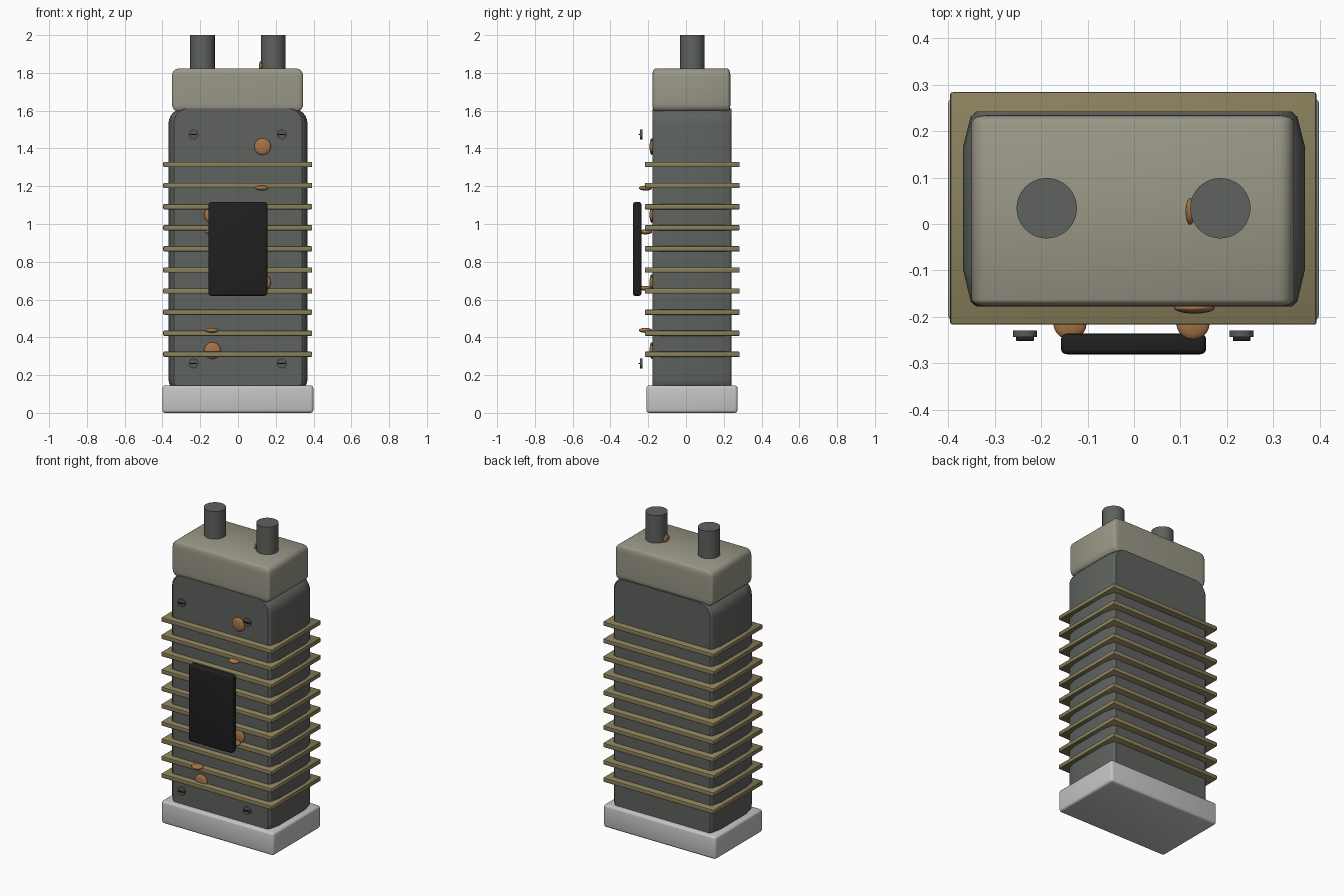
import bpy, bmesh, math
from mathutils import Matrix, Vector

if "Cube" in bpy.data.objects:
    bpy.data.objects.remove(bpy.data.objects["Cube"])


def material(name, r, g, b):
    m = bpy.data.materials.new(name)
    m.diffuse_color = (r, g, b, 1)
    m.use_nodes = True
    m.node_tree.nodes["Principled BSDF"].inputs["Base Color"].default_value = m.diffuse_color
    return m


BODY = material("dark_green_grey", 0.112, 0.122, 0.110)
CAP = material("warm_grey", 0.32, 0.31, 0.24)
BASE = material("light_grey", 0.56, 0.56, 0.56)
FIN = material("olive_brass", 0.25, 0.215, 0.105)
RUST = material("rust_orange", 0.38, 0.175, 0.065)
BLACK = material("black", 0.014, 0.014, 0.014)
STEEL = material("screw_grey", 0.10, 0.10, 0.10)


def finish(name, bm, mat, angle=35):
    bmesh.ops.recalc_face_normals(bm, faces=bm.faces[:])
    me = bpy.data.meshes.new(name)
    bm.to_mesh(me)
    bm.free()
    me.materials.append(mat)
    ob = bpy.data.objects.new(name, me)
    bpy.context.collection.objects.link(ob)
    bpy.ops.object.select_all(action='DESELECT')
    ob.select_set(True)
    bpy.context.view_layer.objects.active = ob
    bpy.ops.object.shade_smooth_by_angle(angle=math.radians(angle))
    return ob


def rounded_box(name, x, y, z, bevel, mat, segments=3):
    """Box between (min, max) pairs; bevel gives a rounding radius per axis."""
    b = Vector(bevel)
    size = Vector((x[1] - x[0], y[1] - y[0], z[1] - z[0]))
    mid = Vector((sum(x) / 2, sum(y) / 2, sum(z) / 2))
    bm = bmesh.new()
    bmesh.ops.create_cube(bm, size=1)
    bmesh.ops.scale(bm, vec=[size[i] / b[i] for i in range(3)], verts=bm.verts)
    bmesh.ops.bevel(bm, geom=bm.edges[:], offset=1, offset_type='OFFSET',
                    segments=segments, profile=0.5, affect='EDGES')
    bmesh.ops.scale(bm, vec=b, verts=bm.verts)
    bmesh.ops.translate(bm, vec=mid, verts=bm.verts)
    return finish(name, bm, mat)


def cylinder(name, radius, depth, loc, mat, axis='Z', sides=32):
    bm = bmesh.new()
    rot = Matrix.Rotation(math.pi / 2, 4, 'X') if axis == 'Y' else Matrix()
    bmesh.ops.create_cone(bm, cap_ends=True, segments=sides, radius1=radius,
                          radius2=radius, depth=depth,
                          matrix=Matrix.Translation(loc) @ rot)
    return finish(name, bm, mat)


def blob(name, loc, radii):
    bm = bmesh.new()
    bmesh.ops.create_uvsphere(bm, u_segments=20, v_segments=12, radius=1,
                              matrix=Matrix.Translation(loc) @ Matrix.Diagonal((*radii, 1)))
    return finish(name, bm, RUST, 60)


def case_body():
    """Rounded front outline, lofted front to back with tapered sides."""
    half, z0, z1, r = 0.368, 0.10, 1.612, 0.08
    outline = []
    for k, (sx, cz) in enumerate([(1, z1 - r), (-1, z1 - r), (-1, z0 + r), (1, z0 + r)]):
        for i in range(7):
            a = math.radians(90 * k + 15 * i)
            outline.append((sx * (half - r) + r * math.cos(a), cz + r * math.sin(a)))
    rings = [(-0.178, 0.028), (-0.167, 0.016), (-0.10, 0),
             (0.168, 0), (0.231, 0.016), (0.242, 0.028)]
    bm = bmesh.new()
    loops = [[bm.verts.new((px * (half - inset) / half, y, pz)) for px, pz in outline]
             for y, inset in rings]
    n = len(outline)
    for a, b in zip(loops, loops[1:]):
        for i in range(n):
            bm.faces.new((a[i], a[(i + 1) % n], b[(i + 1) % n], b[i]))
    bm.faces.new(loops[0])
    bm.faces.new(loops[-1])
    finish("case_body", bm, BODY, 30)


# Main stack: foot, case, cap
rounded_box("base", (-0.401, 0.399), (-0.21, 0.273), (0, 0.145), (0.015, 0.015, 0.015), BASE)
case_body()
rounded_box("cap", (-0.35, 0.345), (-0.178, 0.235), (1.595, 1.823), (0.035, 0.015, 0.04), CAP, 4)

# Cooling fins
for i in range(10):
    z = 0.31 + i * 0.1117
    rounded_box(f"fin_{i + 1}", (-0.396, 0.393), (-0.217, 0.284),
                (z - 0.014, z + 0.014), (0.006, 0.004, 0.006), FIN, 2)

# Terminals on the cap
for side, x in (("left", -0.188), ("right", 0.186)):
    cylinder(f"terminal_{side}", 0.065, 0.2, (x, 0.034, 1.90), BODY, sides=48)

# Front plate
rounded_box("front_plate", (-0.157, 0.155), (-0.281, -0.236), (0.62, 1.116),
            (0.014, 0.01, 0.014), BLACK)

# Slotted screws
for x in (-0.235, 0.232):
    for z in (0.262, 1.474):
        cylinder("screw_head", 0.026, 0.014, (x, -0.237, z), STEEL, 'Y', 24)
        rounded_box("screw_slot", (x - 0.019, x + 0.019), (-0.252, -0.24),
                    (z - 0.003, z + 0.003), (0.001, 0.001, 0.001), BLACK, 1)

# Rust spots alternate sides on the case face and on the fin edges
for i, (face_z, fin_z) in enumerate([(1.41, 1.19), (1.05, 0.958), (0.69, 0.66), (0.33, 0.437)]):
    x = 0.13 if i % 2 == 0 else -0.135
    blob("case_rust_spot", (x, -0.181, face_z), (0.044, 0.012, 0.044))
    blob("fin_rust_spot", (x - 0.003, -0.214, fin_z), (0.036, 0.035, 0.013))
blob("terminal_rust_spot", (0.121, 0.027, 1.836), (0.010, 0.029, 0.026))
